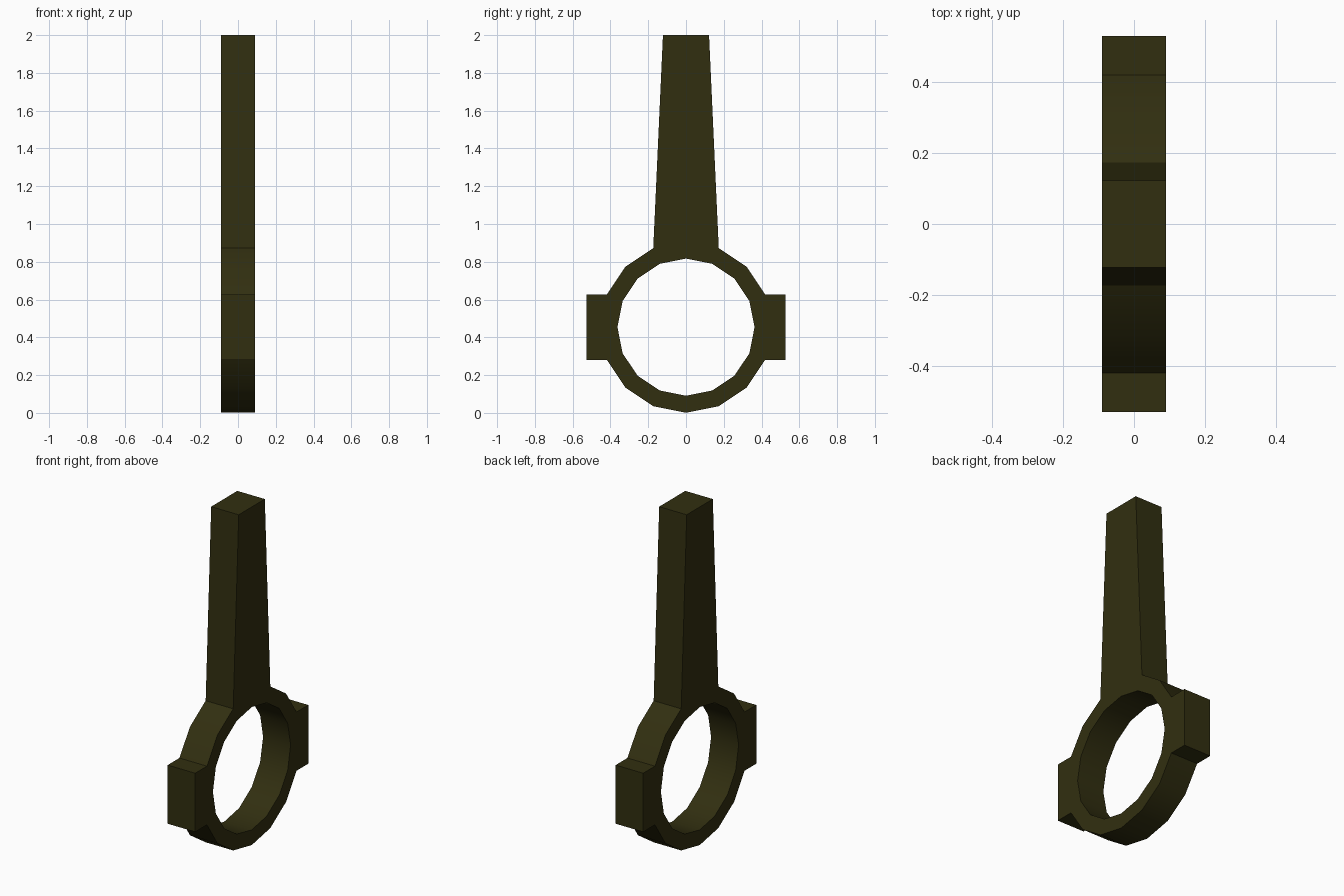
import bpy
import bmesh
import math
from mathutils import Vector

cube = bpy.data.objects.get("Cube")
if cube:
    bpy.data.objects.remove(cube, do_unlink=True)

SIDES = 16
CENTRE_Z = 0.454
OUTER, INNER = 0.453, 0.363
HALF_THICK = 0.09
TOP_Z, TOP_HALF = 2.0, 0.122
LUG_Y = 0.528

olive = bpy.data.materials.new("dark_olive_metal")
colour = (0.031, 0.028, 0.0052, 1)
olive.diffuse_color = colour
olive.use_nodes = True
olive.node_tree.nodes["Principled BSDF"].inputs["Base Color"].default_value = colour

bm = bmesh.new()


def circle(radius):
    """Vertices around the bore axis, starting at +y."""
    steps = [math.tau * i / SIDES for i in range(SIDES)]
    return [bm.verts.new((-HALF_THICK, radius * math.cos(a),
                          CENTRE_Z + radius * math.sin(a))) for a in steps]


def grow(middle, place):
    """Extend the two rim edges beside a rim vertex to new positions."""
    rim = [outer[(middle + k) % SIDES] for k in (-1, 0, 1)]
    tip = [bm.verts.new(place(v.co)) for v in rim]
    for k in range(2):
        bm.faces.new((rim[k], rim[k + 1], tip[k + 1], tip[k]))


# Ring profile
outer, inner = circle(OUTER), circle(INNER)
for i in range(SIDES):
    j = (i + 1) % SIDES
    bm.faces.new((inner[i], inner[j], outer[j], outer[i]))

# Tapered shank rising from the top of the ring
half_base = OUTER * math.sin(math.tau / SIDES)
grow(SIDES // 4, lambda p: (p.x, p.y * TOP_HALF / half_base, TOP_Z))

# Bolt lugs on both sides of the ring
grow(0, lambda p: (p.x, LUG_Y, p.z))
grow(SIDES // 2, lambda p: (p.x, -LUG_Y, p.z))

# Thickness
solid = bmesh.ops.extrude_face_region(bm, geom=bm.faces[:])
moved = [g for g in solid["geom"] if isinstance(g, bmesh.types.BMVert)]
bmesh.ops.translate(bm, verts=moved, vec=Vector((2 * HALF_THICK, 0, 0)))
bmesh.ops.recalc_face_normals(bm, faces=bm.faces[:])

mesh = bpy.data.meshes.new("connecting_rod")
bm.to_mesh(mesh)
bm.free()
mesh.materials.append(olive)
rod = bpy.data.objects.new("connecting_rod", mesh)
bpy.context.collection.objects.link(rod)

# Smooth round surfaces, sharp corners
bpy.ops.object.select_all(action="DESELECT")
rod.select_set(True)
bpy.context.view_layer.objects.active = rod
bpy.ops.object.shade_smooth_by_angle(angle=math.radians(30))
